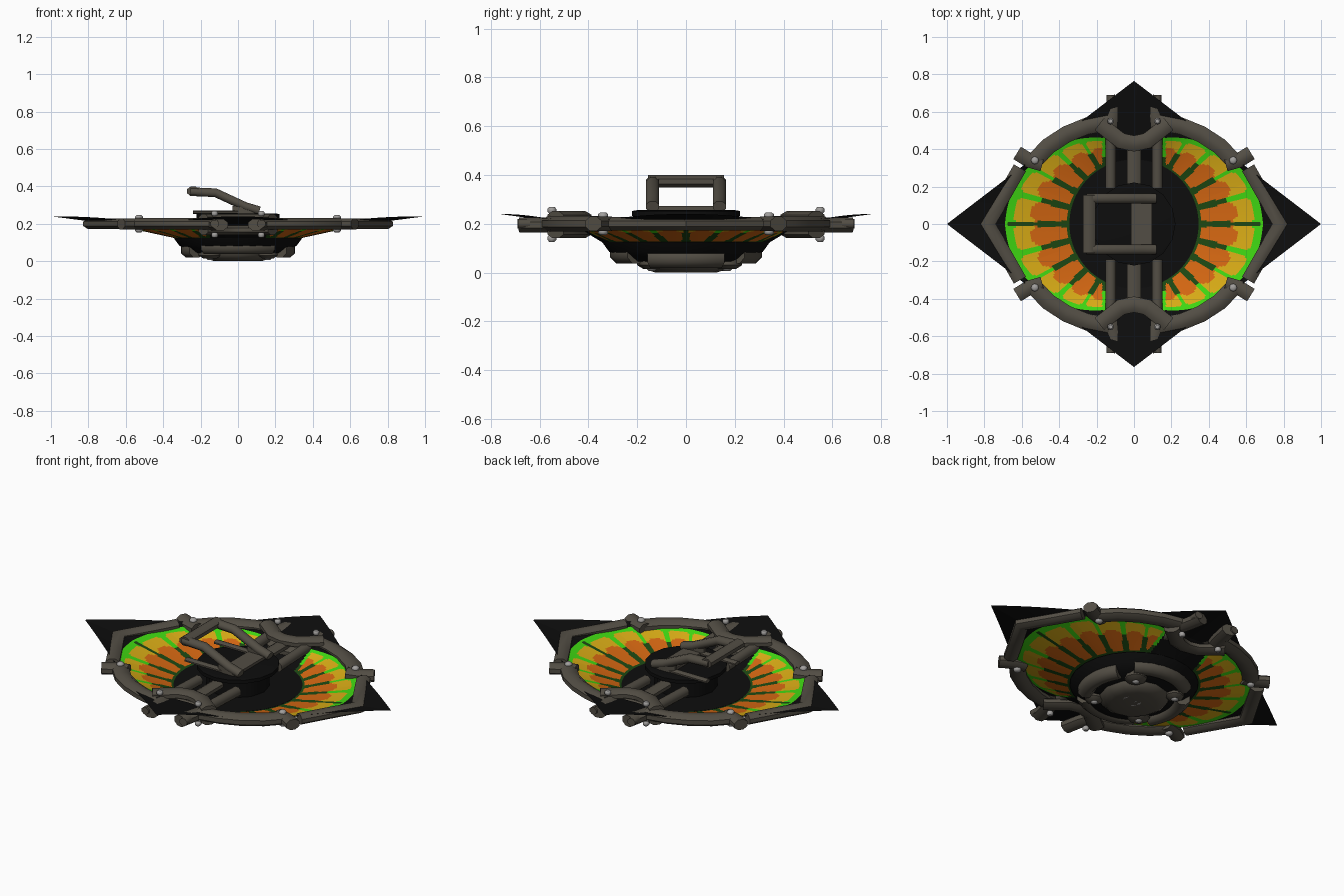
import bpy, bmesh, math
from mathutils import Vector

if "Cube" in bpy.data.objects:
    bpy.data.objects.remove(bpy.data.objects["Cube"])

def mat(name, r, g, b):
    m = bpy.data.materials.new(name)
    m.diffuse_color = (r, g, b, 1)
    m.use_nodes = True
    m.node_tree.nodes["Principled BSDF"].inputs["Base Color"].default_value = m.diffuse_color
    return m

BLACK = mat("black", 0.004, 0.004, 0.004)
METAL = mat("dark_metal", 0.085, 0.075, 0.058)
STUD = mat("pale_stud", 0.36, 0.35, 0.34)
ORANGE = mat("orange", 0.66, 0.135, 0.006)
YELLOW = mat("yellow", 0.69, 0.41, 0.008)
GREEN = mat("bright_green", 0.05, 0.68, 0.006)
DARK = mat("dark_green", 0.012, 0.065, 0.006)

def finish(bm, name, mats, smooth=True):
    bmesh.ops.recalc_face_normals(bm, faces=bm.faces)
    me = bpy.data.meshes.new(name)
    bm.to_mesh(me)
    bm.free()
    ob = bpy.data.objects.new(name, me)
    bpy.context.collection.objects.link(ob)
    for m in mats:
        me.materials.append(m)
    if smooth:
        bpy.ops.object.select_all(action='DESELECT')
        ob.select_set(True)
        bpy.context.view_layer.objects.active = ob
        bpy.ops.object.shade_smooth_by_angle(angle=math.radians(50))
    return ob

def tube(name, path, w, h, m=METAL, up=(0, 0, 1), sides=8):
    """Sweep a flattened polygon section along a path with capped ends."""
    bm = bmesh.new()
    pts = [Vector(p) for p in path]
    up = Vector(up)
    rings = []
    for i, p in enumerate(pts):
        a = (p - pts[i - 1]).normalized() if i else None
        b = (pts[i + 1] - p).normalized() if i < len(pts) - 1 else None
        t = ((a or b) + (b or a)).normalized()
        s = t.cross(up).normalized()
        n = s.cross(t)
        k = 1 / max(0.5, t.dot(a or b))
        ring = []
        for j in range(sides):
            q = 2 * math.pi * (j + 0.5) / sides
            ring.append(bm.verts.new(p + s * (w * k * math.cos(q)) + n * (h * math.sin(q))))
        rings.append(ring)
    for r0, r1 in zip(rings, rings[1:]):
        for j in range(sides):
            bm.faces.new((r0[j], r0[j - 1], r1[j - 1], r1[j]))
    bm.faces.new(rings[0])
    bm.faces.new(rings[-1])
    return finish(bm, name, [m])

def lathe(name, profile, sides, m, cx=0, cy=0):
    bm = bmesh.new()
    rings = [[bm.verts.new((cx + r * math.cos(2 * math.pi * j / sides),
                            cy + r * math.sin(2 * math.pi * j / sides), z))
              for j in range(sides)] for r, z in profile]
    for r0, r1 in zip(rings, rings[1:]):
        for j in range(sides):
            bm.faces.new((r0[j], r0[j - 1], r1[j - 1], r1[j]))
    bm.faces.new(rings[0])
    bm.faces.new(rings[-1])
    return finish(bm, name, [m])

def stud(x, y, z, r=0.021):
    lathe("stud", [(r * 0.6, z - 0.014), (r, z - 0.006), (r, z + 0.006), (r * 0.6, z + 0.014)], 8, STUD, x, y)

# Dished diamond panel with painted wing cells
RIM = [(0, .69), (20, .67), (40, .60), (55, .55), (70, .49), (90, .47)]

def rim_radius(a):
    d = math.degrees(a) % 180
    d = min(d, 180 - d)
    for (a0, r0), (a1, r1) in zip(RIM, RIM[1:]):
        if d <= a1 + 1e-6:
            return r0 + (r1 - r0) * (d - a0) / (a1 - a0)
    return RIM[-1][1]

def panel_colour(x, y, t):
    if abs(x) < 0.15 or t > 1:
        return 0
    d = math.degrees(math.atan2(abs(y), abs(x)))
    if d < 0.9 and t < 0.95:
        return 4
    u = abs((d / 14.5) % 1 * 2 - 1)
    if t < 0.05 or (t < 0.5 and u > 0.62 + 0.32 * t):
        return 4
    if abs(x) < 0.17:
        return 3 if t > 0.3 else 4
    if t < 0.63 - 0.16 * u * u and u < 0.82:
        return 1
    if t < 0.88 - 0.14 * u ** 4 and u < 0.86:
        return 2
    return 3

N, M, R0 = 360, 24, 0.345
bm = bmesh.new()
grid = []
for i in range(N):
    a = 2 * math.pi * i / N
    c, s = math.cos(a), math.sin(a)
    rim = rim_radius(a)
    edge = 1 / (abs(c) + abs(s) / 0.765)
    tip = max(abs(c), abs(s)) ** 8
    row = [(0.20, 0.105)]
    row += [(R0 + (rim - R0) * k / M, 0.125 + 0.075 * k / M) for k in range(M + 1)]
    row.append((edge, 0.207 + 0.033 * tip))
    grid.append([bm.verts.new((r * c, r * s, z)) for r, z in row])
for i in range(N):
    g0, g1 = grid[i], grid[(i + 1) % N]
    for k in range(M + 2):
        f = bm.faces.new((g0[k], g0[k + 1], g1[k + 1], g1[k]))
        p = f.calc_center_median()
        if 1 <= k <= M:
            f.material_index = panel_colour(p.x, p.y, (k - 0.5) / M)
finish(bm, "diamond_panel", [BLACK, ORANGE, YELLOW, GREEN, DARK], False)

# Tubular rim: side chevrons, curved rails, clasps and studs
for sx in (-1, 1):
    tube("side_chevron", [(sx * x, y, .2) for x, y in
         ((.61, -.3), (.69, -.16), (.785, 0), (.69, .16), (.61, .3))], .04, .03)
    for sy in (-1, 1):
        tube("curved_rail", [(sx * x, sy * y, .2) for x, y in
             ((.53, .34), (.46, .415), (.36, .48), (.25, .525), (.13, .55))], .048, .034)
        tube("rail_clasp", [(sx * x, sy * y, .2) for x, y in
             ((.49, .32), (.56, .34), (.625, .38))], .042, .032)
        tube("end_post", [(sx * x, sy * y, .195) for x, y in
             ((.135, .52), (.115, .58), (.095, .68))], .045, .034)
        tube("end_peg", [(sx * .12, sy * .60, .2), (sx * .125, sy * .69, .2)], .025, .022)
        # Inner rails running to the centre
        tube("inner_rail", [(sx * .125, sy * .19, .19), (sx * .125, sy * .47, .2)], .03, .03)
        for z in (.168, .232):
            stud(sx * .53, sy * .34, z)
        for z in (.14, .255):
            stud(sx * .125, sy * .55, z, .018)

# Curved yokes above and below each end, with centre spines
for sy in (-1, 1):
    for z in (.226, .167):
        tube("yoke", [(x, sy * y, z) for x, y in
             ((-.185, .535), (-.14, .50), (-.07, .445), (0, .43), (.07, .445), (.14, .50), (.185, .535))],
             .045, .028)
    tube("centre_spine", [(0, sy * .19, .2), (0, sy * .44, .2)], .04, .025)

# Mounting disc and grip handle
lathe("mounting_disc", [(.20, .225), (.222, .232), (.222, .252), (.20, .256)], 16, BLACK)
lathe("disc_pillar", [(.17, .06), (.17, .23)], 12, BLACK)
tube("handle_base", [(.04, -.115, .262), (.04, .115, .262)], .078, .014, sides=4)
for sy in (-1, 1):
    y = sy * .137
    tube("handle_arm", [(.115, y, .27), (.04, y, .292), (-.12, y, .366), (-.255, y, .372)],
         .025, .029, up=(0, -1, 0))
    tube("handle_foot", [(.04, y, .25), (.04, y, .295)], .075, .024, up=(0, 1, 0))
    tube("handle_side_bar", [(-.24, y, .262), (.05, y, .262)], .022, .011)
tube("handle_grip", [(-.24, -.155, .374), (-.24, .155, .374)], .036, .027)

# Rounded boss underneath
lathe("boss_bowl", [(.345, .126), (.315, .085), (.26, .045), (.1, .035)], 24, BLACK)
for k in range(4):
    mid = math.radians(90 * k)
    half = math.radians(40 if k % 2 else 32)
    rad, z = (.268, .078) if k % 2 else (.262, .06)
    tube("boss_arc", [(rad * math.cos(mid + half * j / 4), rad * math.sin(mid + half * j / 4), z)
                      for j in range(-4, 5)], .046, .044)
lathe("boss_cap", [(.19, .06), (.185, .03), (.15, .008), (.125, 0), (.02, 0)], 12, METAL)
for x, y, r in ((.13, .17, .06), (-.15, .16, .05), (.16, -.14, .05), (-.15, -.14, .06)):
    lathe("boss_knob", [(r, .06), (r, .03), (r * .6, .015)], 8, METAL, x, y)
    stud(x, y, .02, .02)
lathe("boss_plate", [(.055, .001), (.05, .006)], 8, STUD, .03, .02)
bpy.context.view_layer.objects.active.location.z = -.001
